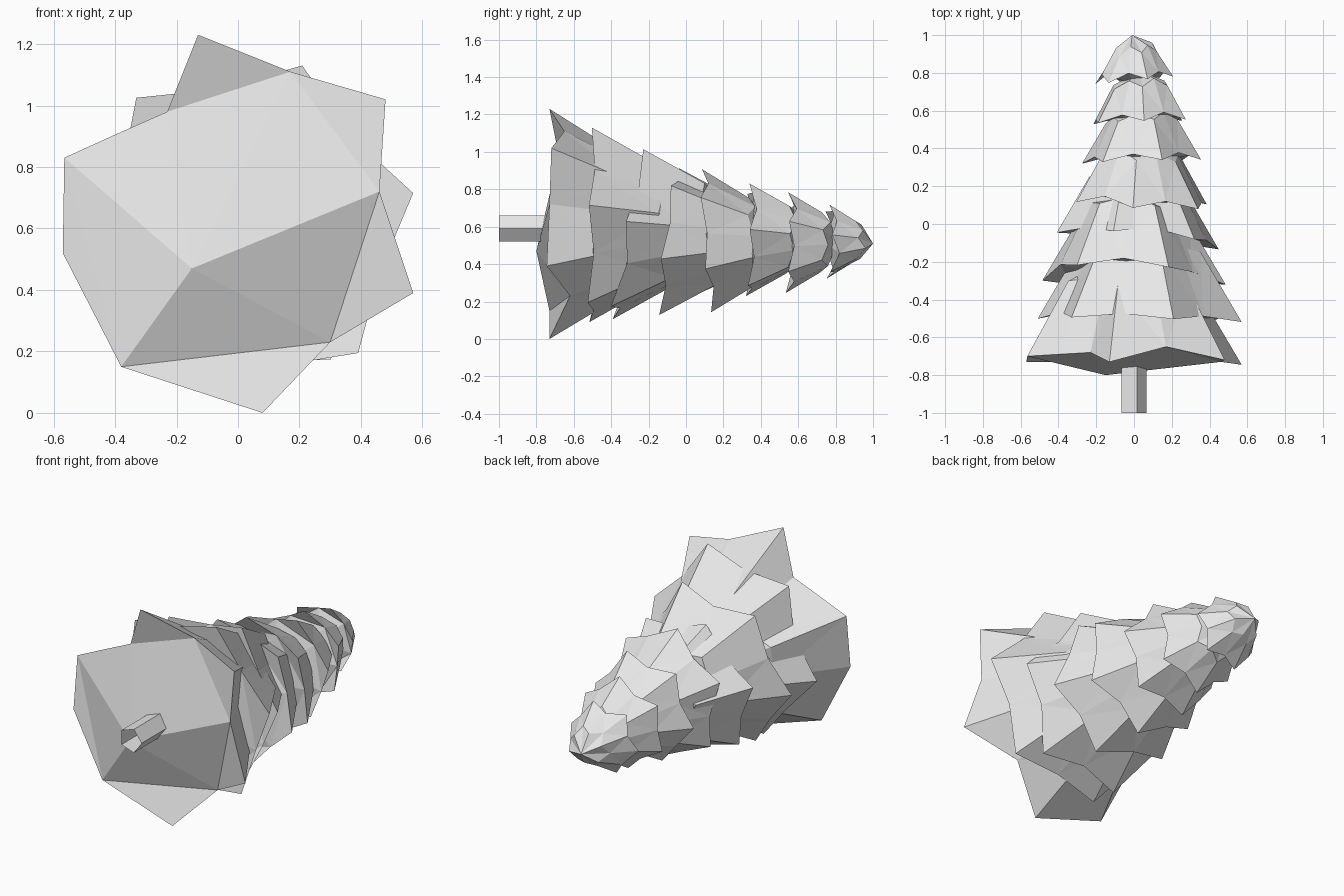
import bpy, bmesh, random
from math import sin, cos, pi, radians

cube = bpy.data.objects.get("Cube")
if cube:
    bpy.data.objects.remove(cube, do_unlink=True)

random.seed(4)
SIDES = 12

grey = bpy.data.materials.new("light_grey")
grey.use_nodes = True
grey.diffuse_color = (0.8, 0.8, 0.8, 1)
grey.node_tree.nodes["Principled BSDF"].inputs["Base Color"].default_value = (0.8, 0.8, 0.8, 1)


def finish(bm, name):
    bmesh.ops.recalc_face_normals(bm, faces=bm.faces)
    mesh = bpy.data.meshes.new(name)
    bm.to_mesh(mesh)
    bm.free()
    mesh.materials.append(grey)
    obj = bpy.data.objects.new(name, mesh)
    bpy.context.collection.objects.link(obj)
    return obj


def star_outline(y, tilt_x, tilt_z, cx, cz, rx, rz, phase):
    """Six-pointed tilted rim: drooping tips at even places, raised notches between."""
    points = []
    for i in range(SIDES):
        a = radians(phase) + i * 2 * pi / SIDES
        notch = i % 2
        k = random.uniform(0.79, 0.87) if notch else 1
        lift = random.uniform(0.02, 0.05) if notch else 0
        dx, dz = rx * k * cos(a), rz * k * sin(a)
        points.append((cx + dx, y + tilt_x * dx + tilt_z * dz + lift, cz + dz))
    return points


def bough_tier(name, outline, center, under, tip, rise, shrink=0.6):
    """Faceted skirt: star rim, shrunken upper ring, apex and shallow underside."""
    bm = bmesh.new()
    cx, cz = center
    rim = [bm.verts.new(p) for p in outline]
    upper = [bm.verts.new((cx + (x - cx) * shrink, y + rise, cz + (z - cz) * shrink))
             for x, y, z in outline]
    top, base = bm.verts.new(tip), bm.verts.new(under)
    for i in range(0, SIDES, 2):
        before, after = i - 1, i + 1
        # Both flanks of a tip, meeting in a ridge
        for side in (before, after):
            bm.faces.new((rim[i], rim[side], upper[i]))
            bm.faces.new((rim[side], upper[side], upper[i]))
            bm.faces.new((upper[i], upper[side], top))
        # Underside: drooping tip and inner panel
        bm.faces.new((rim[before], rim[after], rim[i]))
        bm.faces.new((rim[before], base, rim[after]))
    return finish(bm, name)


# Trunk: open five-sided tube
bm = bmesh.new()
rings = [[bm.verts.new((0.073 * cos(i * 2 * pi / 5) - 0.007, y, 0.59 + 0.073 * sin(i * 2 * pi / 5)))
          for i in range(5)] for y in (-1, -0.74)]
for i in range(5):
    j = (i + 1) % 5
    bm.faces.new((rings[0][i], rings[0][j], rings[1][j], rings[1][i]))
finish(bm, "trunk")

# Lowest and widest bough tier, with its own uneven rim
lowest = [(0.48, -0.72, 1.02), (0.17, -0.65, 1.11), (-0.13, -0.73, 1.23), (-0.23, -0.68, 0.98),
          (-0.4, -0.69, 0.905), (-0.565, -0.7, 0.83), (-0.57, -0.73, 0.52), (-0.38, -0.73, 0.15),
          (0.08, -0.73, 0), (0.3, -0.62, 0.23), (0.57, -0.745, 0.39), (0.46, -0.73, 0.72)]
bough_tier("bough_tier_lowest", lowest, (-0.02, 0.6), (-0.15, -0.8, 0.47), (-0.03, -0.15, 0.6), 0.4)

# Middle tiers: rim y, tilt x, tilt z, centre x, centre z, radius x, radius z, phase
tiers = [
    (-0.51, -0.02, 0.02, 0.03, 0.61, 0.55, 0.55, 11),
    (-0.31, -0.05, 0.2, 0, 0.56, 0.49, 0.49, 8),
    (-0.09, -0.08, 0.11, 0.02, 0.52, 0.44, 0.41, -13),
    (0.11, -0.05, -0.07, 0.04, 0.525, 0.375, 0.385, 37),
    (0.33, 0.03, 0.02, 0.04, 0.53, 0.32, 0.32, 10),
    (0.54, 0.04, 0.02, 0.03, 0.515, 0.27, 0.27, 25),
]
for n, tier in enumerate(tiers):
    y, cx, cz, r = tier[0], tier[3], tier[4], tier[5]
    bough_tier(f"bough_tier_{n + 1}", star_outline(*tier),
               (cx, cz), (cx, y - 0.02, cz), (cx, y + r, cz), r * 0.67)

# Crown tier ending in the treetop
bough_tier("bough_tier_crown", star_outline(0.76, 0.1, 0, 0, 0.52, 0.21, 0.21, 10),
           (0, 0.52), (0, 0.74, 0.52), (-0.01, 1, 0.51), 0.14, 0.56)
